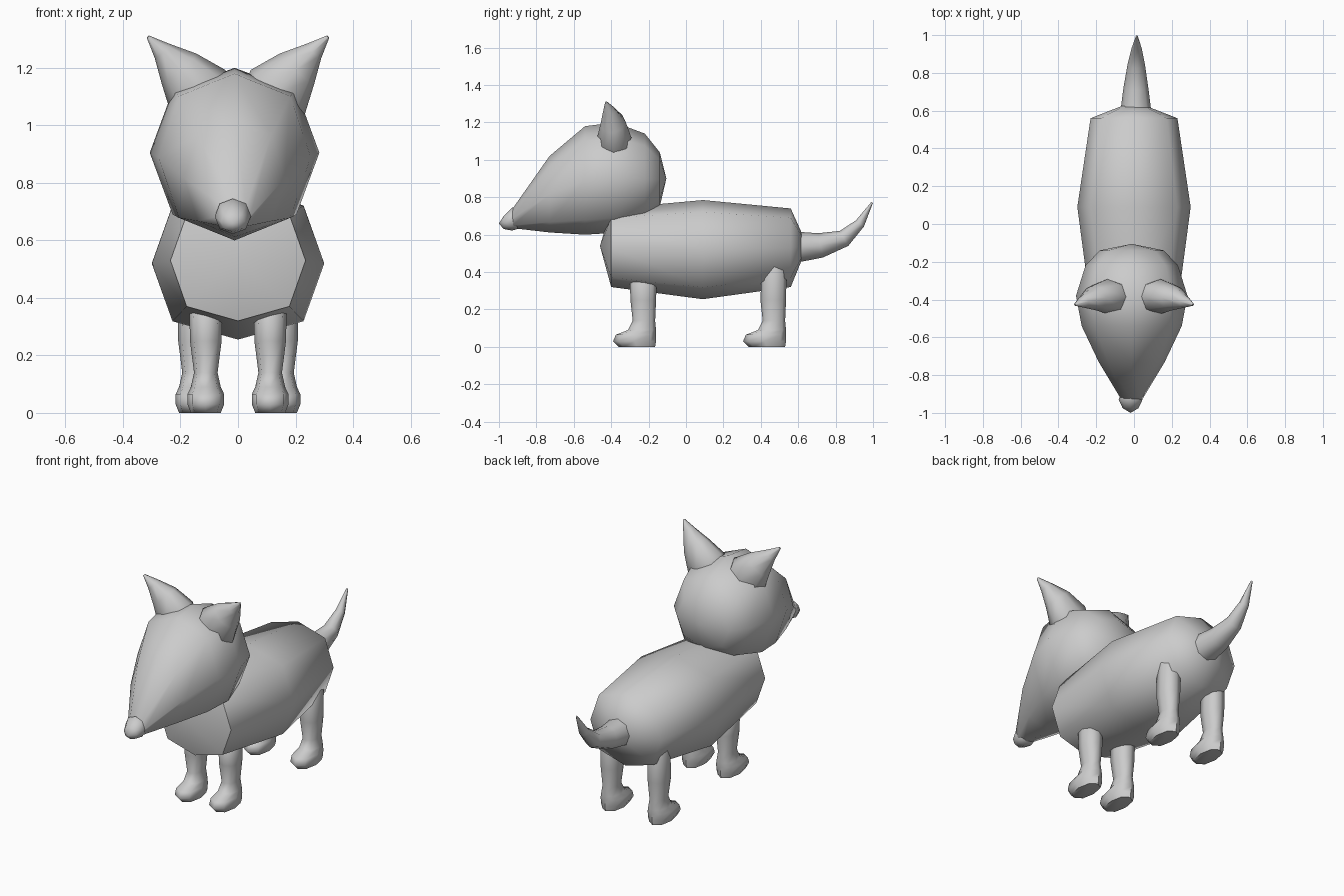
import bpy, bmesh, math
from mathutils import Vector

if "Cube" in bpy.data.objects:
    bpy.data.objects.remove(bpy.data.objects["Cube"])

X, Y, Z = Vector((1, 0, 0)), Vector((0, 1, 0)), Vector((0, 0, 1))


def loft(name, stations, side, normal=None, diag=0.72, sharp=60):
    """Eight-sided skin through stations (centre, radius along side, other radius)."""
    bm = bmesh.new()
    cs = [Vector(s[0]) for s in stations]
    rings = []
    for i, (_, ru, rv) in enumerate(stations):
        if ru == 0:
            rings.append([bm.verts.new(cs[i])])
            continue
        n = normal or (cs[min(i + 1, len(cs) - 1)] - cs[max(i - 1, 0)])
        u = (side - n * (side.dot(n) / n.length_squared)).normalized()
        v = n.cross(u).normalized()
        ring = []
        for k in range(8):
            f = diag * math.sqrt(2) if k % 2 else 1
            a = k * math.pi / 4
            ring.append(bm.verts.new(cs[i] + u * (ru * f * math.cos(a)) + v * (rv * f * math.sin(a))))
        rings.append(ring)
    for a, b in zip(rings, rings[1:]):
        for k in range(8):
            j = (k + 1) % 8
            if len(a) == 1:
                bm.faces.new((a[0], b[k], b[j]))
            elif len(b) == 1:
                bm.faces.new((a[k], a[j], b[0]))
            else:
                bm.faces.new((a[k], a[j], b[j], b[k]))
    for r in (rings[0], rings[-1]):
        if len(r) > 1:
            bm.faces.new(r)
    bmesh.ops.recalc_face_normals(bm, faces=bm.faces[:])
    me = bpy.data.meshes.new(name)
    bm.to_mesh(me)
    bm.free()
    me.shade_smooth()
    me.set_sharp_from_angle(angle=math.radians(sharp))
    ob = bpy.data.objects.new(name, me)
    bpy.context.collection.objects.link(ob)
    return ob


def spans(x, rows):
    """Stations along y from (y, bottom z, top z, half width)."""
    return [((x, y, (lo + hi) / 2), w, (hi - lo) / 2) for y, lo, hi, w in rows]


# Body: blunt faceted barrel
loft("body", spans(0, [(-0.46, 0.54, 0.54, 0), (-0.40, 0.32, 0.74, 0.235),
                       (0.09, 0.255, 0.785, 0.30), (0.56, 0.32, 0.74, 0.23),
                       (0.65, 0.54, 0.54, 0)]), X, Y, 0.76)

# Head: round skull tapering to a pointed muzzle
loft("head", spans(-0.012, [(-0.105, 0.9, 0.9, 0), (-0.14, 0.75, 1.04, 0.17),
                            (-0.22, 0.66, 1.14, 0.245), (-0.38, 0.61, 1.2, 0.295),
                            (-0.54, 0.60, 1.18, 0.265), (-0.73, 0.612, 1.02, 0.175),
                            (-0.93, 0.635, 0.735, 0.055)]), X, Y, 0.73)

# Nose: small knob
loft("nose", spans(-0.018, [(-1.0, 0.66, 0.66, 0), (-0.975, 0.63, 0.70, 0.042),
                            (-0.93, 0.622, 0.745, 0.063), (-0.885, 0.635, 0.735, 0.05),
                            (-0.865, 0.68, 0.68, 0)]), X, Y)

# Ears: cones leaning outward
for s, label in ((-1, "left"), (1, "right")):
    loft(label + "_ear", [((s * 0.10, -0.38, 1.07), 0.08, 0.10),
                          ((s * 0.138, -0.385, 1.115), 0.093, 0.122),
                          ((s * 0.205, -0.39, 1.197), 0.068, 0.08),
                          ((s * 0.265, -0.41, 1.26), 0.035, 0.035),
                          ((s * 0.313, -0.427, 1.308), 0.006, 0.006)], Y)

# Legs with forward-pointing feet: z, front y, back y, half width
leg = [(0.0, -0.36, -0.165, 0.052), (0.03, -0.39, -0.16, 0.064),
       (0.065, -0.375, -0.16, 0.064), (0.09, -0.31, -0.16, 0.052),
       (0.14, -0.285, -0.165, 0.041), (0.25, -0.297, -0.16, 0.055)]
front_top = [(0.35, -0.30, -0.157, 0.057), (0.39, -0.26, -0.19, 0.03)]
hind_top = [(0.43, -0.29, -0.157, 0.056), (0.48, -0.25, -0.19, 0.03)]
for s, label in ((-1, "left"), (1, "right")):
    for part, x, dy, top in (("front", 0.112, 0, front_top), ("hind", 0.153, 0.695, hind_top)):
        loft(f"{part}_{label}_leg",
             [((s * x, (a + b) / 2 + dy, z), w, (b - a) / 2) for z, a, b, w in leg + top], X, Z, 0.74)

# Tail: tapering upward curve
loft("tail", [((0.01, 0.61, 0.535), 0.08, 0.08), ((0.01, 0.72, 0.543), 0.066, 0.066),
              ((0.012, 0.845, 0.58), 0.046, 0.046), ((0.014, 0.93, 0.66), 0.027, 0.027),
              ((0.015, 0.995, 0.772), 0.005, 0.005)], X)
